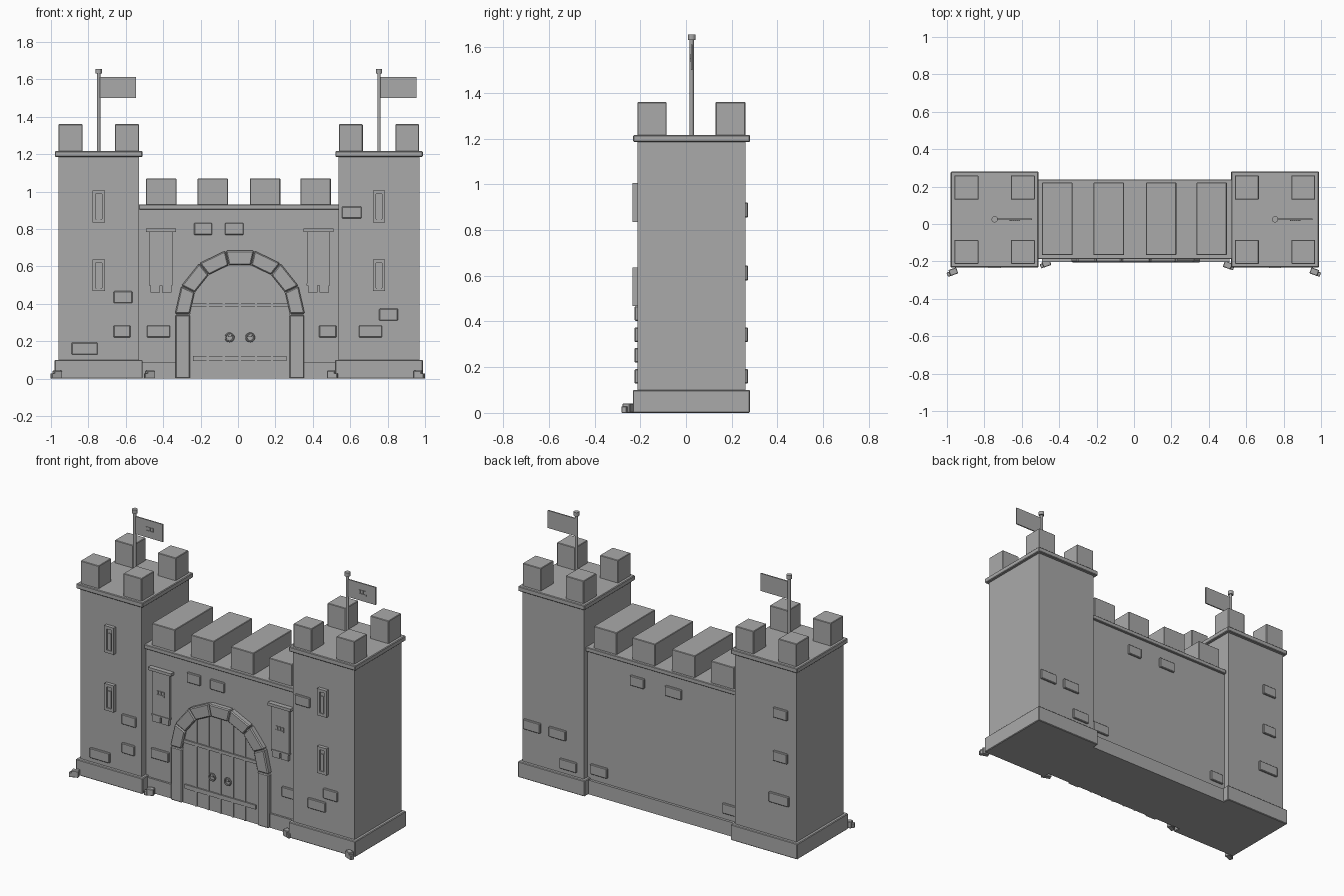
import bpy, bmesh, math
from mathutils import Matrix

old = bpy.data.objects.get("Cube")
if old:
    bpy.data.objects.remove(old, do_unlink=True)

stone = bpy.data.materials.new("grey stone")
stone.use_nodes = True
GREY = (0.4, 0.4, 0.4, 1)
stone.diffuse_color = GREY
bsdf = stone.node_tree.nodes["Principled BSDF"]
bsdf.inputs["Base Color"].default_value = GREY
bsdf.inputs["Roughness"].default_value = 0.8


def finish(name, bm, bevel=0):
    bmesh.ops.recalc_face_normals(bm, faces=bm.faces)
    mesh = bpy.data.meshes.new(name)
    bm.to_mesh(mesh)
    bm.free()
    mesh.materials.append(stone)
    ob = bpy.data.objects.new(name, mesh)
    bpy.context.collection.objects.link(ob)
    if bevel:
        mod = ob.modifiers.new("soft edges", "BEVEL")
        mod.width = bevel
        mod.segments = 1
    return ob


def box(name, x, y, z, bevel=0, turn=0):
    """Box from (low, high) pairs, optionally turned about its own upright axis."""
    bm = bmesh.new()
    bmesh.ops.create_cube(bm, size=1)
    spans = (x, y, z)
    bmesh.ops.scale(bm, vec=[b - a for a, b in spans], verts=bm.verts)
    bmesh.ops.rotate(bm, matrix=Matrix.Rotation(turn, 3, "Z"), verts=bm.verts)
    bmesh.ops.translate(bm, vec=[(a + b) / 2 for a, b in spans], verts=bm.verts)
    return finish(name, bm, bevel)


def prism(name, outline, y0, y1, bevel=0):
    """Extrude an outline in the x-z plane from y0 to y1."""
    bm = bmesh.new()
    face = bm.faces.new([bm.verts.new((px, y0, pz)) for px, pz in outline])
    out = bmesh.ops.extrude_face_region(bm, geom=[face])
    moved = [v for v in out["geom"] if isinstance(v, bmesh.types.BMVert)]
    bmesh.ops.translate(bm, vec=(0, y1 - y0, 0), verts=moved)
    return finish(name, bm, bevel)


def around(v, half):
    return (v - half, v + half)


def crown(name, cx, cz, y, s):
    """Small three-pointed emblem."""
    box(name + "_band", around(cx, s), y, around(cz - s * 0.4, s * 0.18))
    for k in (-1, 0, 1):
        box(name + "_point", around(cx + k * s * 0.72, s * 0.22), y,
            around(cz + s * 0.2, s * 0.36))


# Towers
def tower(side, cx):
    def span(half):
        return around(cx, half)
    box(side + "_tower_body", span(0.216), (-0.213, 0.26), (0.09, 1.19))
    box(side + "_tower_base", span(0.235), (-0.233, 0.28), (0, 0.1), 0.004)
    box(side + "_tower_cap", span(0.234), (-0.231, 0.28), (1.185, 1.216), 0.004)
    for dx in (-0.151, 0.151):
        for y in ((-0.213, -0.085), (0.13, 0.26)):
            box(side + "_tower_merlon", around(cx + dx, 0.064), y, (1.21, 1.36), 0.003)
    # arrow slits: frame around a recessed slot
    for z in (0.92, 0.552):
        wy = (-0.235, -0.21)
        for dx in (-0.025, 0.025):
            box(side + "_slit_jamb", around(cx + dx, 0.008), wy, around(z, 0.084))
        for dz in (-0.076, 0.076):
            box(side + "_slit_lintel", span(0.033), wy, around(z + dz, 0.009))
        box(side + "_slit_back", span(0.02), (-0.224, -0.21), around(z, 0.08))
        box(side + "_slit_bar", span(0.011), (-0.23, -0.21), around(z - 0.015, 0.055))
    # flag and pole
    for name, r, z in (("pole", 0.009, (1.21, 1.64)), ("finial", 0.017, (1.632, 1.656))):
        bm = bmesh.new()
        bmesh.ops.create_cone(bm, cap_ends=True, segments=12, radius1=r, radius2=r,
                              depth=z[1] - z[0])
        bmesh.ops.translate(bm, vec=(cx, 0.025, sum(z) / 2), verts=bm.verts)
        finish(side + "_flag_" + name, bm)
    box(side + "_flag", (cx + 0.005, cx + 0.2), around(0.025, 0.004), (1.5, 1.612))
    crown(side + "_flag_emblem", cx + 0.108, 1.553, (0.017, 0.025), 0.028)


tower("right", -0.745)
tower("left", 0.754)

# Curtain wall
box("wall_body", (-0.54, 0.55), (-0.172, 0.222), (0.05, 0.91))
box("wall_base", (-0.53, 0.54), (-0.184, 0.238), (0, 0.09))
box("wall_cornice", (-0.53, 0.54), (-0.187, 0.238), (0.905, 0.932), 0.003)
for cx in (-0.41, -0.135, 0.145, 0.415):
    box("wall_merlon", around(cx, 0.081), (-0.167, 0.221), (0.925, 1.07), 0.003)

# Gate
GX, SPRING, INNER, OUTER = 0.01, 0.345, 0.268, 0.347
arc = [math.pi * i / 24 for i in range(25)]
prism("gate_door", [(GX + INNER * math.cos(a), SPRING + INNER * math.sin(a)) for a in arc]
      + [(GX - INNER, 0), (GX + INNER, 0)], -0.187, -0.16)
for s in (-1, 1):
    box("gate_jamb", around(GX + s * 0.305, 0.039), (-0.2, -0.16), (0, 0.34), 0.005)
STONES = 7
for i in range(STONES):
    a, b = (math.pi * (i + k) / STONES for k in (0.01, 0.99))
    prism("arch_stone", [(GX + r * math.cos(t), SPRING + r * math.sin(t))
                         for r, t in ((INNER, a), (OUTER, a), (OUTER, b), (INNER, b))],
          -0.205, -0.16, 0.006)
for k in range(-2, 3):
    dx = k * 0.086
    top = SPRING + math.sqrt(INNER ** 2 - dx ** 2)
    box("gate_upright", around(GX + dx, 0.006), (-0.192, -0.18), (0, top))
box("gate_lower_bar", around(GX, 0.25), (-0.196, -0.18), (0.095, 0.122))
box("gate_upper_bar", around(GX, 0.26), (-0.196, -0.18), (0.385, 0.405))
for s in (-1, 1):
    bpy.ops.mesh.primitive_torus_add(
        major_radius=0.021, minor_radius=0.005, major_segments=20, minor_segments=8,
        location=(GX + s * 0.055, -0.197, 0.22), rotation=(math.pi / 2, 0, 0))
    ring = bpy.context.object
    ring.name = "door_ring"
    ring.data.materials.append(stone)
    bpy.ops.object.shade_smooth_by_angle()
    box("ring_mount", around(GX + s * 0.055, 0.009), (-0.2, -0.18), around(0.231, 0.009))

# Hanging banners
for cx in (-0.412, 0.43):
    box("banner_rod", around(cx, 0.081), (-0.202, -0.17), (0.785, 0.803))
    box("banner_cloth", around(cx, 0.061), (-0.19, -0.17), (0.505, 0.79))
    for s in (-1, 1):
        box("banner_tail", around(cx + s * 0.031, 0.025), (-0.19, -0.17), (0.46, 0.505))
    box("banner_hem", around(cx, 0.063), (-0.194, -0.17), (0.498, 0.508))
    crown("banner_emblem", cx, 0.65, (-0.196, -0.188), 0.028)

# Raised bricks: centre x, centre z, half width, and front face y
TF, WF, TB, WB = -0.213, -0.172, 0.26, 0.222
BRICKS = (
    (-0.82, 0.16, 0.07, TF), (-0.62, 0.252, 0.045, TF), (-0.615, 0.435, 0.05, TF),
    (0.708, 0.252, 0.062, TF), (0.805, 0.342, 0.05, TF), (0.608, 0.888, 0.053, TF),
    (-0.425, 0.252, 0.062, WF), (0.48, 0.252, 0.046, WF),
    (-0.187, 0.8, 0.048, WF), (-0.02, 0.8, 0.05, WF),
    (-0.85, 0.888, 0.05, TB), (-0.85, 0.612, 0.05, TB), (-0.84, 0.342, 0.07, TB),
    (0.9, 0.342, 0.06, TB), (0.72, 0.342, 0.06, TB), (0.645, 0.16, 0.06, TB),
    (0.185, 0.8, 0.05, WB), (-0.07, 0.8, 0.058, WB),
    (0.455, 0.16, 0.06, WB), (-0.465, 0.16, 0.048, WB))
for cx, cz, half, y in BRICKS:
    box("raised_brick", around(cx, half), around(y, 0.012), around(cz, 0.032), 0.004)

# Loose stones at the foot of the towers
for cx, y, s in ((-0.97, -0.255, 1), (-0.472, -0.21, 1), (0.505, -0.22, -1), (0.968, -0.255, -1)):
    box("loose_stone", around(cx + s * 0.004, 0.022), around(y, 0.017), (0, 0.042), 0.003, s * 0.35)
    box("small_loose_stone", around(cx - s * 0.016, 0.013), around(y - 0.012, 0.012),
        (0, 0.028), 0.002, s * 0.35)
